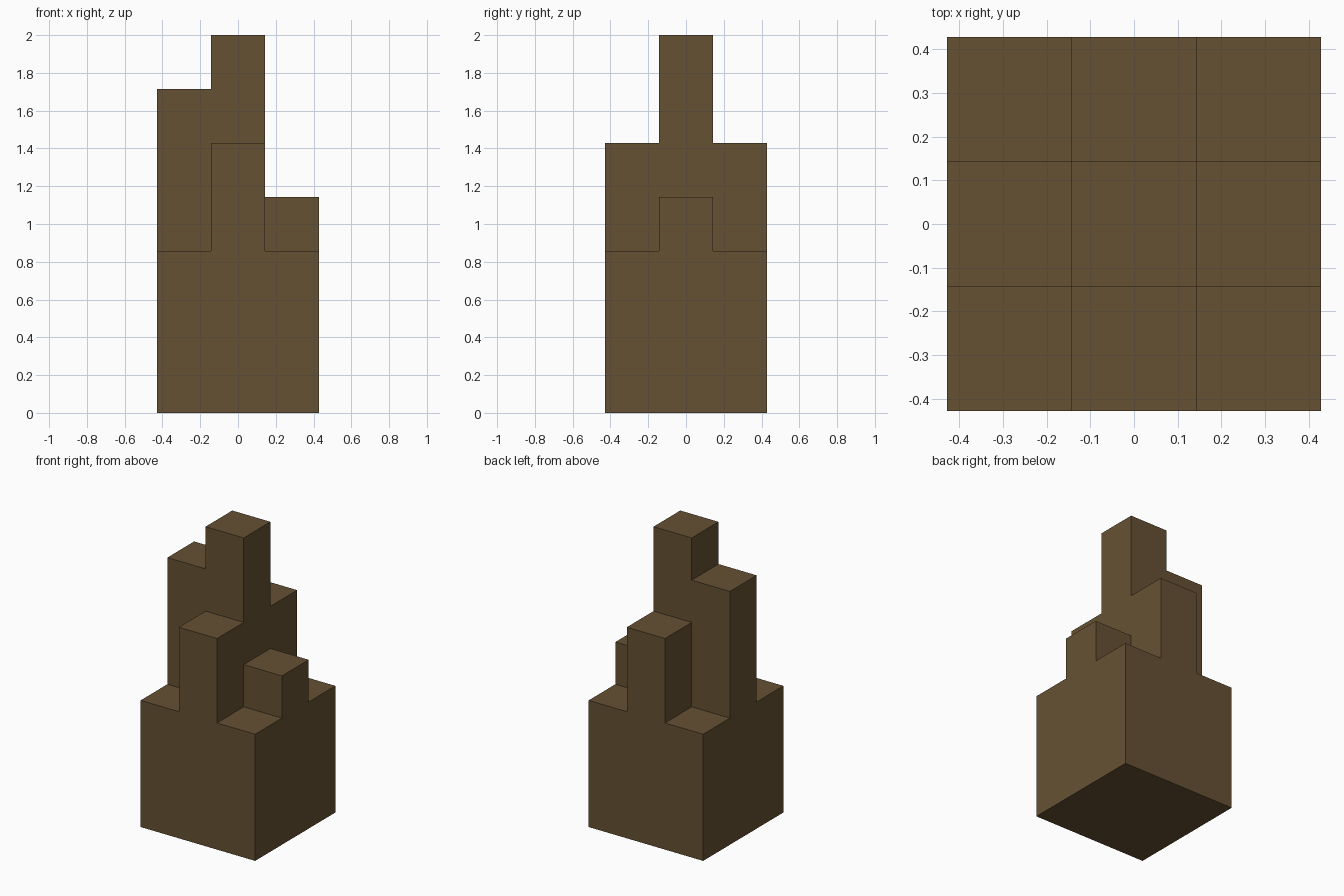
import bpy
import bmesh
from mathutils import Vector

old = bpy.data.objects.get("Cube")
if old:
    bpy.data.objects.remove(old, do_unlink=True)

UNIT = 2 / 7          # width of one square column
BASE = 3              # height of the solid block, in units

# Total heights of the raised columns by cell; the corners stay at BASE
HEIGHTS = {(0, 0): 7, (-1, 0): 6, (0, -1): 5, (0, 1): 5, (1, 0): 4}


def top_faces(bm, level):
    """Top faces at the given level whose column rises higher."""
    found = []
    for f in bm.faces:
        if all(abs(v.co.z - level * UNIT) < 0.01 for v in f.verts):
            c = f.calc_center_median() / UNIT
            if level == 0 or HEIGHTS.get((round(c.x), round(c.y)), BASE) > level:
                found.append(f)
    return found


def raise_faces(bm, faces, units):
    out = bmesh.ops.extrude_face_region(bm, geom=faces)
    verts = [g for g in out["geom"] if isinstance(g, bmesh.types.BMVert)]
    bmesh.ops.translate(bm, verts=verts, vec=Vector((0, 0, units * UNIT)))


# Solid base block, then the stepped columns one unit at a time
bm = bmesh.new()
bmesh.ops.create_grid(bm, x_segments=3, y_segments=3, size=1.5 * UNIT)
raise_faces(bm, bm.faces[:], BASE)
for level in range(BASE, max(HEIGHTS.values())):
    raise_faces(bm, top_faces(bm, level), 1)

# Merge flat neighbouring faces
bmesh.ops.recalc_face_normals(bm, faces=bm.faces[:])
bmesh.ops.dissolve_limit(bm, angle_limit=0.02, verts=bm.verts[:], edges=bm.edges[:])

mesh = bpy.data.meshes.new("stepped_tower")
bm.to_mesh(mesh)
bm.free()
tower = bpy.data.objects.new("stepped_tower", mesh)
bpy.context.collection.objects.link(tower)

# Single brown colour
brown = bpy.data.materials.new("earth_brown")
brown.use_nodes = True
colour = (0.130, 0.083, 0.033, 1)
brown.diffuse_color = colour
shader = brown.node_tree.nodes["Principled BSDF"]
shader.inputs["Base Color"].default_value = colour
shader.inputs["Roughness"].default_value = 0.9
mesh.materials.append(brown)
